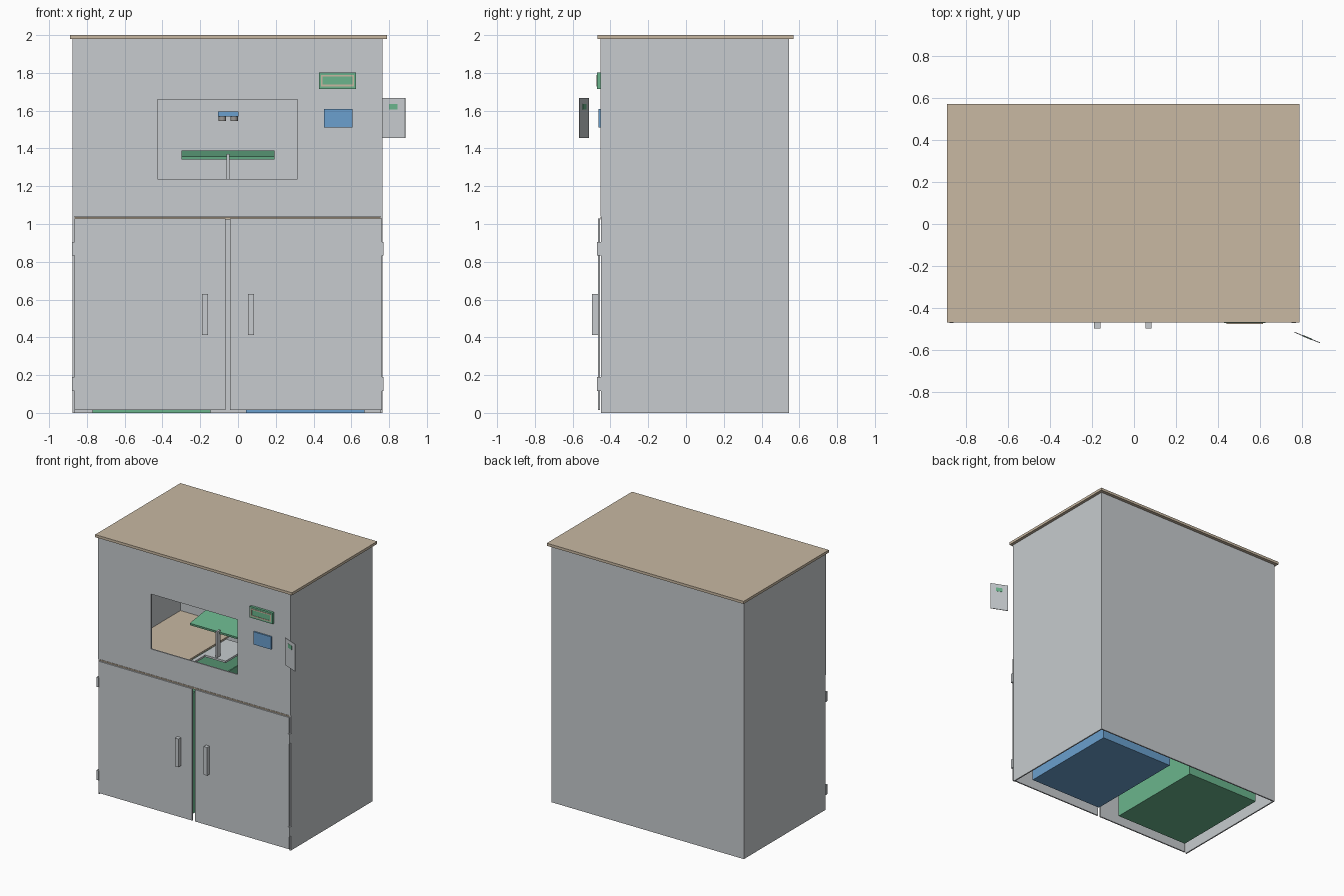
import bpy
import bmesh
from math import radians
from mathutils import Matrix, Vector

cube = bpy.data.objects.get("Cube")
if cube:
    bpy.data.objects.remove(cube, do_unlink=True)


def material(name, color):
    m = bpy.data.materials.new(name)
    m.use_nodes = True
    rgba = (*color, 1)
    m.diffuse_color = rgba
    m.node_tree.nodes["Principled BSDF"].inputs["Base Color"].default_value = rgba
    return m


GREY = material("light grey metal", (0.57, 0.60, 0.62))
TAN = material("tan board", (0.58, 0.48, 0.36))
GREEN = material("green plastic", (0.145, 0.46, 0.265))
BLUE = material("blue plastic", (0.145, 0.35, 0.62))
STEEL = material("sensor grey", (0.32, 0.31, 0.30))


def finish(name, bm, mat):
    bmesh.ops.recalc_face_normals(bm, faces=bm.faces)
    mesh = bpy.data.meshes.new(name)
    bm.to_mesh(mesh)
    bm.free()
    mesh.materials.append(mat)
    ob = bpy.data.objects.new(name, mesh)
    bpy.context.collection.objects.link(ob)
    return ob


def add_box(bm, xs, ys, zs):
    lo, hi = Vector((xs[0], ys[0], zs[0])), Vector((xs[1], ys[1], zs[1]))
    mat = Matrix.Translation((lo + hi) / 2) @ Matrix.Diagonal((*(hi - lo), 1))
    bmesh.ops.create_cube(bm, size=1, matrix=mat)


def box(name, mat, xs, ys, zs):
    bm = bmesh.new()
    add_box(bm, xs, ys, zs)
    return finish(name, bm, mat)


def add_frame(bm, outer, inner, depth, upright):
    """Rectangular ring; rectangles are (u0, u1, v0, v1)."""
    loops = []
    for u0, u1, v0, v1 in (outer, inner):
        for d in depth:
            corners = [(u0, v0), (u1, v0), (u1, v1), (u0, v1)]
            loops.append([bm.verts.new((u, d, v) if upright else (u, v, d))
                          for u, v in corners])
    for a, b in ((0, 1), (1, 3), (3, 2), (2, 0)):
        for i in range(4):
            j = (i + 1) % 4
            bm.faces.new((loops[a][i], loops[a][j], loops[b][j], loops[b][i]))


def frame(name, mat, outer, inner, depth, upright=True):
    bm = bmesh.new()
    add_frame(bm, outer, inner, depth, upright)
    return finish(name, bm, mat)


MID = -0.052  # cabinet centre line

# Cabinet shell and roof
box("right_wall", GREY, (-0.875, -0.865), (-0.45, 0.545), (0, 1.98))
box("left_wall", GREY, (0.755, 0.765), (-0.45, 0.545), (0, 1.98))
box("back_wall", GREY, (-0.865, 0.755), (0.535, 0.545), (0, 1.98))
frame("front_panel", GREY, (-0.875, 0.765, 1.04, 1.98),
      (-0.425, 0.315, 1.237, 1.66), (-0.453, -0.443))
box("roof", TAN, (-0.89, 0.788), (-0.468, 0.57), (1.98, 2.0))

# Inner shelf with a drop opening
frame("inner_shelf", TAN, (-0.865, 0.755, -0.453, 0.535),
      (-0.35, 0.246, -0.35, 0.45), (1.025, 1.038), upright=False)

# Doors, handles and hinges
for side, xs, handle_x, hinge_x in (
        ("right", (-0.866, -0.065), -0.175, -0.868),
        ("left", (-0.042, 0.762), 0.069, 0.76)):
    box(side + "_door", GREY, xs, (-0.465, -0.455), (0.015, 1.03))
    box(side + "_handle", GREY, (handle_x - 0.015, handle_x + 0.015),
        (-0.497, -0.465), (0.413, 0.63))
    for level, z in (("lower", 0.152), ("upper", 0.869)):
        box(f"{side}_{level}_hinge", GREY, (hinge_x - 0.01, hinge_x + 0.01),
            (-0.471, -0.449), (z - 0.037, z + 0.037))

# Open-topped bins
for name, mat, x0, x1 in (("green_bin", GREEN, -0.77, -0.145),
                          ("blue_bin", BLUE, 0.043, 0.67)):
    wall = 0.01
    bm = bmesh.new()
    add_frame(bm, (x0, x1, -0.345, 0.455),
              (x0 + wall, x1 - wall, -0.345 + wall, 0.455 - wall),
              (0, 0.93), False)
    add_box(bm, (x0 + wall, x1 - wall), (-0.345 + wall, 0.455 - wall), (0, wall))
    finish(name, bm, mat)

# Sorting plate on its post and bracket
plate = box("sorting_plate", GREEN, (-0.246, 0.246), (-0.112, 0.112), (-0.008, 0.008))
plate.location = (MID, -0.05, 1.366)
plate.rotation_euler.x = radians(8)
box("plate_post", GREY, (-0.06, -0.044), (-0.19, -0.15), (1.17, 1.37))
box("post_base", GREY, (-0.14, 0.035), (-0.2, 0.1), (1.155, 1.17))
box("base_arm", GREY, (-0.17, -0.14), (-0.443, 0.1), (1.155, 1.17))

# Distance sensor facing down over the plate
box("sensor_board", BLUE, (-0.107, 0.003), (-0.08, -0.02), (1.57, 1.596))
for side, x in (("right", -0.083), ("left", -0.021)):
    bm = bmesh.new()
    bmesh.ops.create_cone(bm, cap_ends=True, segments=24, radius1=0.02, radius2=0.02,
                          depth=0.026, matrix=Matrix.Translation((x, -0.05, 1.558)))
    eye = finish(side + "_sensor_eye", bm, STEEL)
    for p in eye.data.polygons:
        p.use_smooth = len(p.vertices) == 4

# Display with border, and card reader
box("display_board", GREEN, (0.429, 0.625), (-0.472, -0.453), (1.716, 1.802))
frame("display_border", TAN, (0.44, 0.614, 1.729, 1.789),
      (0.448, 0.606, 1.738, 1.78), (-0.475, -0.471))
box("card_reader", BLUE, (0.455, 0.607), (-0.464, -0.453), (1.512, 1.61))

# Angled card held in front of the reader
turn = radians(-22.5)
for name, mat, half, dz, dims in (
        ("card", GREY, 0.002, 0, (-0.066, 0.066, -0.105, 0.105)),
        ("card_mark", GREEN, 0.0035, 0.06, (-0.025, 0.024, -0.015, 0.015))):
    part = box(name, mat, dims[:2], (-half, half), dims[2:])
    part.location = (0.824, -0.54, 1.561 + dz)
    part.rotation_euler.z = turn
